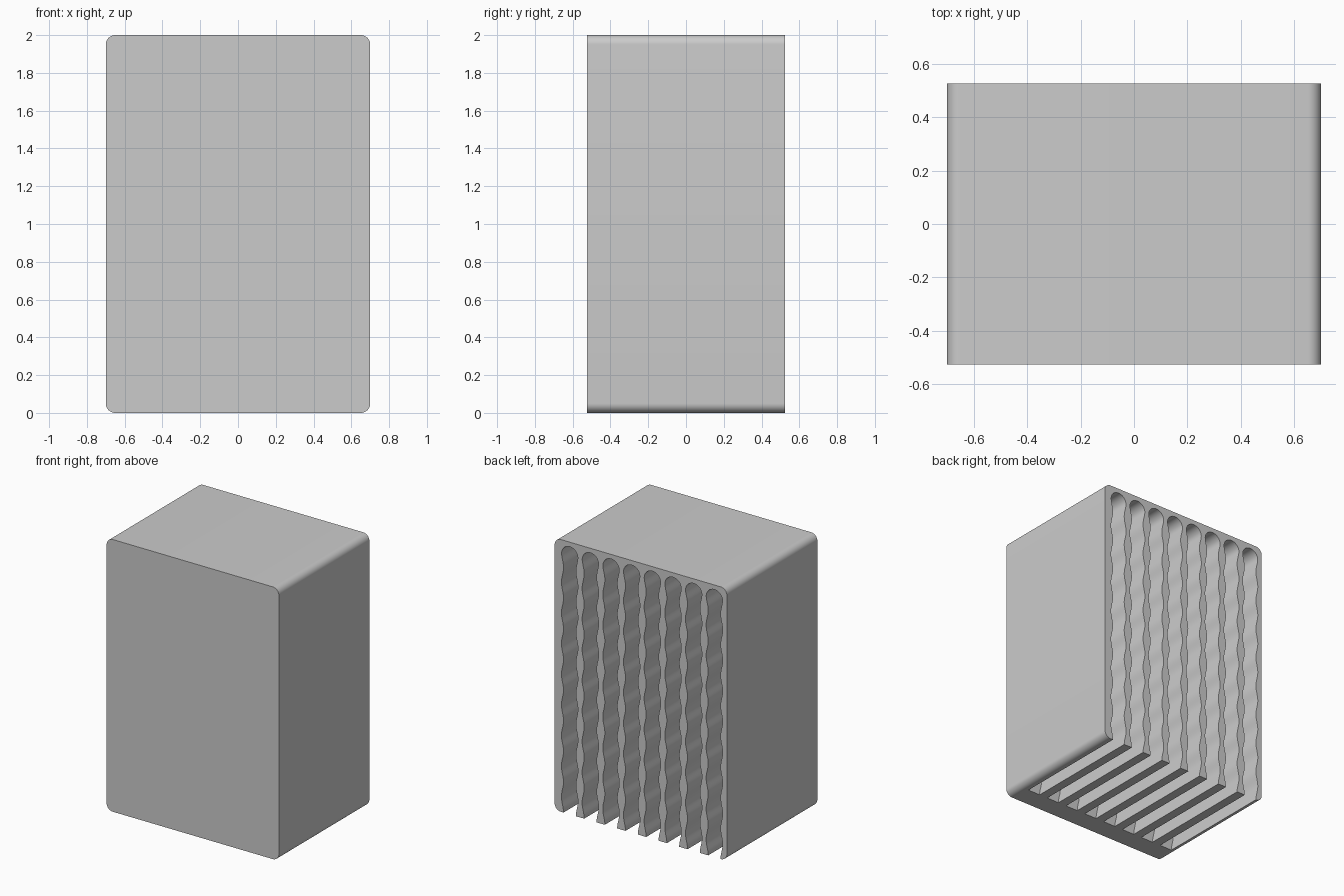
import bpy
import bmesh
from math import sin, cos, pi, radians

cube = bpy.data.objects.get("Cube")
if cube:
    bpy.data.objects.remove(cube, do_unlink=True)

WIDTH, DEPTH, HEIGHT = 1.4, 1.05, 2.0
CORNER = 0.05
SLOTS, PITCH, SLOT_CENTRE = 8, 0.168, -0.01
FRONT_WALL = 0.15
WAVE, DOME_Z = 0.225, 1.9

grey = bpy.data.materials.new("plain grey")
grey.use_nodes = True
grey.diffuse_color = (0.6, 0.6, 0.6, 1)
grey.node_tree.nodes["Principled BSDF"].inputs["Base Color"].default_value = grey.diffuse_color


def prisms(name, outlines, y0, y1):
    """Extrude closed x-z outlines along y into one object."""
    bm = bmesh.new()
    for outline in outlines:
        face = bm.faces.new([bm.verts.new((x, y0, z)) for x, z in outline])
        ext = bmesh.ops.extrude_face_region(bm, geom=[face], use_keep_orig=True)
        for v in ext["geom"]:
            if isinstance(v, bmesh.types.BMVert):
                v.co.y = y1
    bmesh.ops.recalc_face_normals(bm, faces=bm.faces)
    mesh = bpy.data.meshes.new(name)
    bm.to_mesh(mesh)
    bm.free()
    mesh.materials.append(grey)
    obj = bpy.data.objects.new(name, mesh)
    bpy.context.collection.objects.link(obj)
    return obj


def rounded_rectangle(steps=10):
    points = []
    for quarter, (sx, sz) in enumerate([(1, 1), (-1, 1), (-1, -1), (1, -1)]):
        cx = sx * (WIDTH / 2 - CORNER)
        cz = HEIGHT / 2 + sz * (HEIGHT / 2 - CORNER)
        for i in range(steps + 1):
            a = (quarter + i / steps) * pi / 2
            points.append((cx + CORNER * cos(a), cz + CORNER * sin(a)))
    return points


def half_width(z):
    return 0.0585 - 0.0085 * cos(2 * pi * z / WAVE)


def slot_outline(cx, rows=140, steps=16):
    """Rippled channel, open below and domed on top."""
    low = -WAVE / 2
    heights = [low + (DOME_Z - low) * i / rows for i in range(rows + 1)]
    r = half_width(DOME_Z)
    right = [(cx + half_width(z), z) for z in heights]
    dome = [(cx + r * cos(pi * i / steps), DOME_Z + r * sin(pi * i / steps))
            for i in range(1, steps)]
    left = [(cx - half_width(z), z) for z in reversed(heights)]
    return right + dome + left


# Solid case with rounded long edges
case = prisms("dispenser_case", [rounded_rectangle()], -DEPTH / 2, DEPTH / 2)

# Row of rippled channels, open at the back and the bottom
centres = [SLOT_CENTRE + (i - (SLOTS - 1) / 2) * PITCH for i in range(SLOTS)]
cutter = prisms("channel_cutter", [slot_outline(x) for x in centres],
                FRONT_WALL - DEPTH / 2, DEPTH)
cutter.hide_render = True

cut = case.modifiers.new("channels", "BOOLEAN")
cut.operation = "DIFFERENCE"
cut.solver = "EXACT"
cut.object = cutter

bpy.ops.object.select_all(action="DESELECT")
case.select_set(True)
bpy.context.view_layer.objects.active = case
bpy.ops.object.modifier_apply(modifier=cut.name)
bpy.data.objects.remove(cutter, do_unlink=True)
bpy.ops.object.shade_smooth_by_angle(angle=radians(30))
